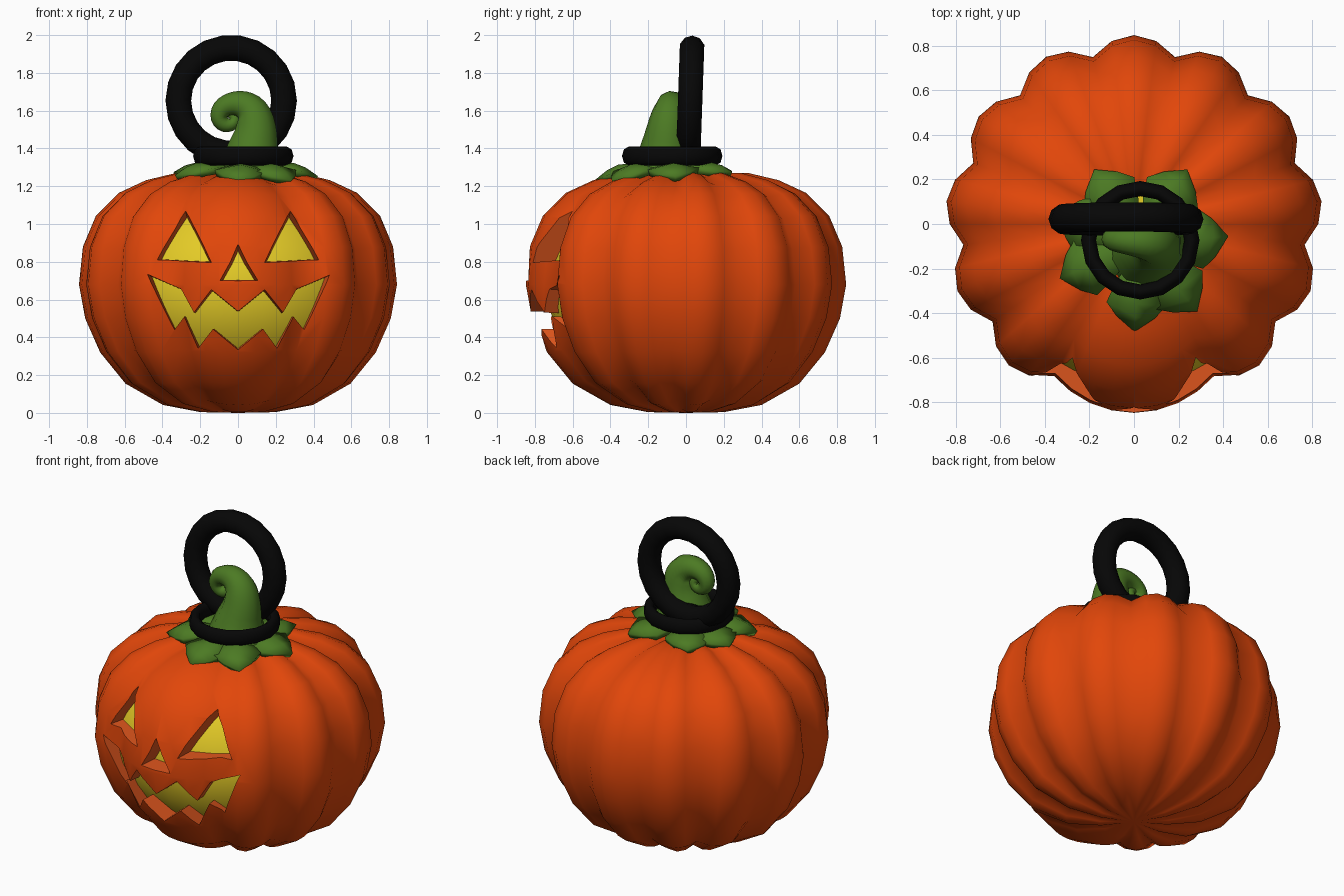
import bpy, bmesh, math
from mathutils import Matrix

if "Cube" in bpy.data.objects:
    bpy.data.objects.remove(bpy.data.objects["Cube"])


def material(name, rgb):
    m = bpy.data.materials.new(name)
    m.diffuse_color = (*rgb, 1)
    m.use_nodes = True
    m.node_tree.nodes["Principled BSDF"].inputs["Base Color"].default_value = m.diffuse_color
    return m


ORANGE = material("pumpkin_orange", (0.76, 0.062, 0.003))
FLESH = material("cut_orange", (0.72, 0.09, 0.012))
YELLOW = material("glow_yellow", (0.78, 0.60, 0.02))
GREEN = material("stem_green", (0.072, 0.195, 0.017))
BLACK = material("handle_black", (0.002, 0.002, 0.002))


def finish(obj, angle):
    bpy.ops.object.select_all(action='DESELECT')
    obj.select_set(True)
    bpy.context.view_layer.objects.active = obj
    bpy.ops.object.shade_smooth_by_angle(angle=math.radians(angle))


def make(name, bm, *mats):
    bmesh.ops.recalc_face_normals(bm, faces=bm.faces[:])
    me = bpy.data.meshes.new(name)
    bm.to_mesh(me)
    bm.free()
    for m in mats:
        me.materials.append(m)
    obj = bpy.data.objects.new(name, me)
    bpy.context.collection.objects.link(obj)
    return obj


# pumpkin body: 13 rib slots, the two front ones merged into one wide rib
SLOTS, SEG = 13, 4
PROFILE = [(0.2, 0.004), (0.4, 0.042), (0.6, 0.155), (0.735, 0.32), (0.815, 0.5),
           (0.848, 0.68), (0.827, 0.88), (0.757, 1.045), (0.635, 1.165),
           (0.49, 1.232), (0.33, 1.27), (0.18, 1.27)]
N = SLOTS * SEG
bm = bmesh.new()
rings = []
for r, z in PROFILE:
    ring = []
    for i in range(N):
        slot, u = divmod(i / SEG, 1)
        t = abs(2 * u - 1)
        if slot == 0:
            t = u
        elif slot == SLOTS - 1:
            t = 1 - u
        k = t ** 1.9 * min(1, r / 0.35)
        rr = r * (1 - 0.09 * k)
        zz = 0.62 + (z - 0.62) * (1 - 0.045 * k)
        a = -math.pi / 2 + 2 * math.pi * i / N
        ring.append(bm.verts.new((rr * math.cos(a), rr * math.sin(a), zz)))
    rings.append(ring)
bottom, top = bm.verts.new((0, 0, 0)), bm.verts.new((0, 0, 1.22))
for i in range(N):
    j = (i + 1) % N
    for lo, hi in zip(rings, rings[1:]):
        bm.faces.new((lo[i], lo[j], hi[j], hi[i]))
    bm.faces.new((bottom, rings[0][j], rings[0][i]))
    bm.faces.new((top, rings[-1][i], rings[-1][j]))
body = make("pumpkin_body", bm, ORANGE, FLESH)

# carved face: tapered prisms cut out of the body
EYE = [(0.435, 0.81), (0.285, 1.1), (0.15, 0.80)]
NOSE = [(-0.095, 0.70), (-0.04, 0.80), (0, 0.895), (0.045, 0.80), (0.105, 0.70)]
MOUTH = [(-0.49, 0.74), (-0.30, 0.655), (-0.23, 0.53), (-0.135, 0.645),
         (0, 0.535), (0.135, 0.645), (0.235, 0.53), (0.31, 0.655),
         (0.495, 0.735), (0.365, 0.44), (0.295, 0.51), (0.21, 0.34),
         (0.13, 0.445), (0, 0.335), (-0.13, 0.445), (-0.215, 0.34),
         (-0.285, 0.51), (-0.35, 0.44)]
bm = bmesh.new()


def prism(points, surface_y, taper, cx, cz):
    caps = []
    for y in (-1.0, -0.3):
        s = 1 - taper * (y - surface_y)
        caps.append([bm.verts.new((cx + (x - cx) * s, y, cz + (z - cz) * s))
                     for x, z in points])
    front, back = caps
    bm.faces.new(front)
    bm.faces.new(back[::-1])
    for i in range(len(points)):
        j = (i + 1) % len(points)
        bm.faces.new((front[j], front[i], back[i], back[j]))


prism(EYE, -0.7, 1.2, 0.22, 0.83)
prism([(-x, z) for x, z in EYE], -0.7, 1.2, -0.22, 0.83)
prism(NOSE, -0.83, 1.6, 0, 0.72)
prism(MOUTH, -0.72, 0.45, 0, 0.47)
for f in bm.faces:
    f.material_index = 1
cutter = make("face_cutter", bm, ORANGE, FLESH)
cutter.hide_render = True
mod = body.modifiers.new("carve", 'BOOLEAN')
mod.operation = 'DIFFERENCE'
mod.solver = 'EXACT'
mod.object = cutter
bpy.context.view_layer.objects.active = body
bpy.ops.object.modifier_apply(modifier=mod.name)
bpy.data.objects.remove(cutter)

# soft ribs, but crisp edges wherever the carving touches
bm = bmesh.new()
bm.from_mesh(body.data)
for f in bm.faces:
    f.smooth = True
for e in bm.edges:
    e.smooth = not any(f.material_index == 1 for f in e.link_faces)
bm.to_mesh(body.data)
bm.free()

# yellow glowing inside seen through the carving
bm = bmesh.new()
bmesh.ops.create_uvsphere(bm, u_segments=32, v_segments=18, radius=1)
bmesh.ops.transform(bm, verts=bm.verts[:], matrix=Matrix.Translation((0, 0, 0.66))
                    @ Matrix.Diagonal((0.73, 0.735, 0.6, 1)))
finish(make("glowing_core", bm, YELLOW), 60)

# calyx: seven drooping pointed leaves following the pumpkin top
CX, CY = 0.03, -0.09
LEAF = [(0.0, 0.0, 0.045), (0.18, 0.10, 0.05), (0.27, 0.135, 0.05),
        (0.33, 0.085, 0.036), (0.395, 0.0, 0.008)]
bm = bmesh.new()
for deg in (-94, -50, 5, 58, 122, 160, 203):
    a = math.radians(deg)
    rows = []
    for r, w, lift in LEAF:
        row = []
        for side in (-1, 0, 1):
            x = CX + r * math.cos(a) - side * w * math.sin(a)
            y = CY + r * math.sin(a) + side * w * math.cos(a)
            drop = 0.95 * max(0, math.hypot(x, y) - 0.25) ** 2
            edge = 0.025 if side and w else 0
            row.append(bm.verts.new((x, y, 1.275 - drop + lift - edge)))
        rows.append(row)
    for p, q in zip(rows, rows[1:]):
        for s in (0, 1):
            bm.faces.new((p[s], q[s], q[s + 1], p[s + 1]))
bmesh.ops.remove_doubles(bm, verts=bm.verts[:], dist=0.0005)
leaves = make("calyx_leaves", bm, GREEN)
mod = leaves.modifiers.new("thickness", 'SOLIDIFY')
mod.thickness = 0.035
mod.offset = -1
finish(leaves, 45)

# curled stem: x, y, z, radius along the path
STEM = [(0.07, -0.105, 1.26, 0.20), (0.072, -0.105, 1.37, 0.15),
        (0.098, -0.098, 1.48, 0.118), (0.088, -0.088, 1.58, 0.097),
        (0.04, -0.08, 1.63, 0.078), (-0.025, -0.075, 1.64, 0.064),
        (-0.085, -0.07, 1.615, 0.054), (-0.105, -0.067, 1.56, 0.046),
        (-0.07, -0.065, 1.52, 0.04), (-0.02, -0.063, 1.53, 0.033),
        (-0.015, -0.06, 1.575, 0.028), (-0.05, -0.06, 1.585, 0.02)]
curve = bpy.data.curves.new("stem", 'CURVE')
curve.dimensions = '3D'
curve.bevel_depth = 1
curve.bevel_resolution = 3
curve.resolution_u = 3
curve.use_fill_caps = True
sp = curve.splines.new('NURBS')
sp.points.add(len(STEM) - 1)
for p, (x, y, z, r) in zip(sp.points, STEM):
    p.co = (x, y, z, 1)
    p.radius = r
sp.order_u = 3
sp.use_endpoint_u = True
curve.materials.append(GREEN)
stem = bpy.data.objects.new("curled_stem", curve)
bpy.context.collection.objects.link(stem)
bpy.ops.object.select_all(action='DESELECT')
stem.select_set(True)
bpy.context.view_layer.objects.active = stem
bpy.ops.object.convert(target='MESH')
finish(bpy.context.view_layer.objects.active, 60)


# black collar around the stem and the carrying ring
def ring(name, loc, rot, major, minor, segs, sides, zscale=1):
    bpy.ops.mesh.primitive_torus_add(location=loc, rotation=rot, major_radius=major,
                                     minor_radius=minor, major_segments=segs,
                                     minor_segments=sides)
    o = bpy.context.object
    o.name = name
    o.scale.z = zscale
    o.data.materials.append(BLACK)
    finish(o, 60)


ring("stem_collar", (0.028, -0.073, 1.36), (0, 0, 0), 0.232, 0.034, 16, 8, 1.45)
ring("carrying_ring", (-0.036, 0.022, 1.653), (math.radians(88), 0, 0), 0.28, 0.068, 22, 10)
